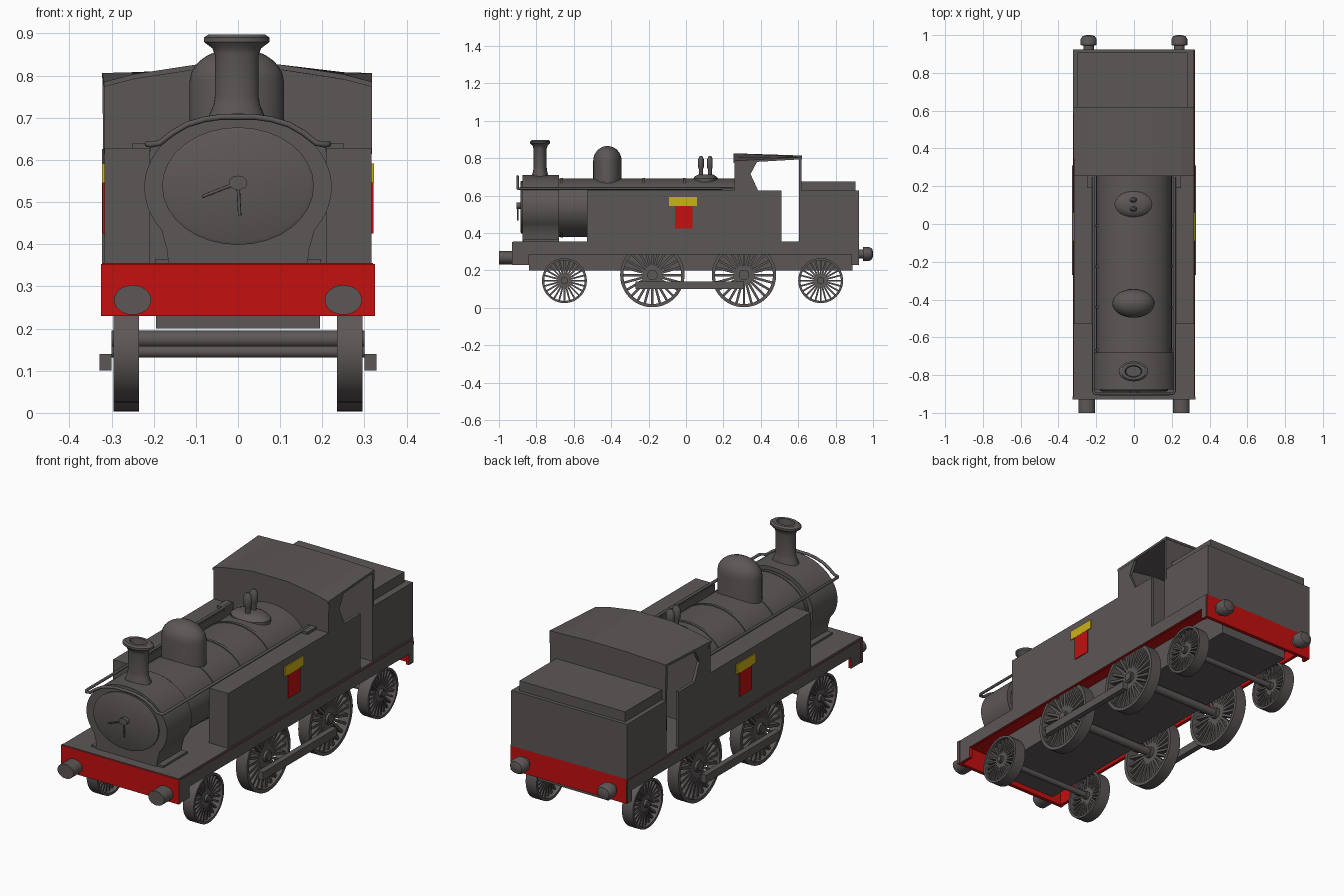
import bpy, bmesh
from math import sin, cos, pi, radians
from mathutils import Vector, Matrix

if "Cube" in bpy.data.objects:
    bpy.data.objects.remove(bpy.data.objects["Cube"])


def material(name, r, g, b):
    m = bpy.data.materials.new(name)
    m.use_nodes = True
    m.diffuse_color = (r, g, b, 1)
    m.node_tree.nodes["Principled BSDF"].inputs["Base Color"].default_value = (r, g, b, 1)
    return m


GREY = material("dark_grey", 0.11, 0.095, 0.095)
RED = material("red", 0.55, 0.005, 0.005)
YELLOW = material("yellow", 0.6, 0.45, 0.008)


def loft(bm, rings):
    """Skin closed rings of equal length and cap both ends."""
    vs = [[bm.verts.new(p) for p in ring] for ring in rings]
    n = len(vs[0])
    for a, b in zip(vs, vs[1:]):
        for i in range(n):
            bm.faces.new((a[i], a[(i + 1) % n], b[(i + 1) % n], b[i]))
    bm.faces.new(vs[0])
    bm.faces.new(vs[-1])


def finish(name, bm, mats=(GREY,), smooth=False, rule=None):
    bmesh.ops.recalc_face_normals(bm, faces=bm.faces)
    if rule:
        for f in bm.faces:
            f.material_index = rule(f.normal, f.calc_center_median())
    me = bpy.data.meshes.new(name)
    bm.to_mesh(me)
    bm.free()
    for m in mats:
        me.materials.append(m)
    ob = bpy.data.objects.new(name, me)
    bpy.context.collection.objects.link(ob)
    if smooth:
        bpy.ops.object.select_all(action="DESELECT")
        ob.select_set(True)
        bpy.context.view_layer.objects.active = ob
        bpy.ops.object.shade_smooth_by_angle(angle=radians(35))
    return ob


def place(axis, u, v, w):
    """Put profile point (u, v) at distance w along an axis."""
    return {"x": (w, u, v), "y": (u, w, v), "z": (u, v, w)}[axis]


def extrude(name, pts, axis, a, b, mats=(GREY,), smooth=False, rule=None):
    bm = bmesh.new()
    loft(bm, [[place(axis, u, v, w) for u, v in pts] for w in (a, b)])
    return finish(name, bm, mats, smooth, rule)


def box(name, x, y, z, mats=(GREY,), rule=None):
    pts = [(x[0], y[0]), (x[1], y[0]), (x[1], y[1]), (x[0], y[1])]
    return extrude(name, pts, "z", z[0], z[1], mats, rule=rule)


def oval(u, v, ru, rv, n=48):
    return [(u + ru * cos(2 * pi * i / n), v + rv * sin(2 * pi * i / n)) for i in range(n)]


def lathe(name, profile, axis, u, v, su=1, sv=1):
    """Turned part: profile of (radius, distance along axis)."""
    bm = bmesh.new()
    loft(bm, [[place(axis, p, q, w) for p, q in oval(u, v, r * su, r * sv, 32)] for r, w in profile])
    return finish(name, bm, smooth=True)


def tube(name, paths, radius):
    cu = bpy.data.curves.new(name, "CURVE")
    cu.dimensions = "3D"
    cu.bevel_depth, cu.bevel_resolution, cu.use_fill_caps = radius, 2, True
    for path in paths:
        s = cu.splines.new("POLY")
        s.points.add(len(path) - 1)
        for p, co in zip(s.points, path):
            p.co = (*co, 1)
    cu.materials.append(GREY)
    ob = bpy.data.objects.new(name, cu)
    bpy.context.collection.objects.link(ob)
    bpy.ops.object.select_all(action="DESELECT")
    ob.select_set(True)
    bpy.context.view_layer.objects.active = ob
    bpy.ops.object.convert(target="MESH")


def red_inside(n, c):
    """Grey on top and on outward sides, red elsewhere."""
    return 0 if n.z > 0.5 or n.x * c.x > 0.1 else 1


SIDES = (("left", 1), ("right", -1))


def span(s, a, b):
    return sorted((s * a, s * b))


# Running plate, frame and buffer beams
TWO = (GREY, RED)
box("running_plate", (-0.32, 0.32), (-0.925, 0.92), (0.335, 0.355), TWO, red_inside)
box("frame", (-0.195, 0.195), (-0.84, 0.89), (0.2, 0.337))
box("front_beam", (-0.325, 0.325), (-0.93, -0.912), (0.23, 0.353), TWO, red_inside)
box("rear_beam", (-0.32, 0.32), (0.908, 0.925), (0.23, 0.353), TWO, red_inside)
for side, s in SIDES:
    rule = lambda n, c: 0 if n.x * c.x > 0 else 1
    pts = [(-0.925, 0.23), (-0.84, 0.23), (-0.84, 0.285), (0.885, 0.285),
           (0.885, 0.23), (0.92, 0.23), (0.92, 0.345), (-0.925, 0.345)]
    extrude(side + "_valance", pts, "x", s * 0.306, s * 0.322, TWO, rule=rule)
    lathe(side + "_front_buffer", [(0.044, -1), (0.044, -0.925)], "y", s * 0.25, 0.268, 1, 0.8)
    lathe(side + "_rear_buffer", [(0.028, 0.92), (0.028, 0.945), (0.042, 0.947), (0.042, 0.98),
                                  (0.032, 0.995), (0.012, 1)], "y", s * 0.24, 0.288, 1, 0.88)


# Spoked wheels
def wheel(name, s, y, z, r, spokes=24):
    bm = bmesh.new()
    xi, xo = s * 0.235, s * 0.295
    rings = [[(x, *p) for p in oval(y, z, k * r, k * r)]
             for x, k in ((xi, 1), (xo, 1), (xo, 0.9), (xi, 0.9), (xi, 1))]
    for a, b in zip(rings, rings[1:]):
        va, vb = [bm.verts.new(p) for p in a], [bm.verts.new(p) for p in b]
        for i in range(len(a)):
            j = (i + 1) % len(a)
            bm.faces.new((va[i], va[j], vb[j], vb[i]))
    bmesh.ops.remove_doubles(bm, verts=bm.verts, dist=0.0001)
    loft(bm, [[(x, *p) for p in oval(y, z, 0.16 * r, 0.16 * r, 24)] for x in (xi, xo)])
    for i in range(spokes):
        m = (Matrix.Translation((s * 0.268, y, z)) @ Matrix.Rotation(2 * pi * i / spokes, 4, "X")
             @ Matrix.Translation((0, 0, 0.53 * r)) @ Matrix.Diagonal((0.03, 0.075 * r, 0.8 * r, 1)))
        bmesh.ops.create_cube(bm, size=1, matrix=m)
    finish(name, bm, smooth=True)


for label, y, z, r, axle in (("leading", -0.65, 0.145, 0.12, 0.014), ("front_driving", -0.18, 0.175, 0.172, 0.02),
                             ("rear_driving", 0.31, 0.175, 0.172, 0.02), ("trailing", 0.72, 0.145, 0.12, 0.014)):
    for side, s in SIDES:
        wheel(f"{side}_{label}_wheel", s, y, z, r)
    extrude(label + "_axle", oval(y, z, axle, axle, 20), "x", -0.3, 0.3, smooth=True)
for side, s in SIDES:
    box(side + "_coupling_rod", span(s, 0.3, 0.328), (-0.27, 0.31), (0.1, 0.14))

# Boiler with bands, and smokebox on its saddle
extrude("boiler", oval(0, 0.535, 0.2, 0.156, 64), "y", -0.69, 0.265, smooth=True)
for i, y in enumerate((-0.665, -0.44, -0.225, -0.01)):
    extrude(f"boiler_band_{i + 1}", oval(0, 0.535, 0.204, 0.16, 64), "y", y - 0.007, y + 0.007, smooth=True)
arch = [(0.222 * cos(radians(a)), 0.535 + 0.175 * sin(radians(a))) for a in range(-35, 216, 5)]
extrude("smokebox", [(0.165, 0.35), (0.168, 0.385)] + arch + [(-0.168, 0.385), (-0.165, 0.35)],
        "y", -0.875, -0.68, smooth=True)
lathe("smokebox_door", [(0.18, -0.87), (0.18, -0.882), (0.17, -0.886)], "y", 0, 0.538, 1, 0.775)
lathe("door_knob", [(0.022, -0.88), (0.022, -0.905)], "y", 0, 0.546, 1, 0.75)
tube("door_handles", [[(0, -0.9, 0.546), (-0.085, -0.9, 0.513)], [(0, -0.9, 0.546), (0.004, -0.9, 0.468)]], 0.004)
for side, s in SIDES:
    box(side + "_saddle_step", span(s, 0.155, 0.197), (-0.87, -0.68), (0.35, 0.365))

# Handrail over the smokebox and along the boiler
half = [(0.215, 0.25, 0.638), (0.215, -0.885, 0.638), (0.208, -0.897, 0.636), (0.185, -0.9, 0.64),
        (0.155, -0.9, 0.664), (0.12, -0.9, 0.684), (0.08, -0.9, 0.696), (0.04, -0.9, 0.702)]
tube("handrail", [half + [(-x, y, z) for x, y, z in reversed(half)]], 0.007)

# Chimney, dome and safety valves
lathe("chimney", [(0.068, 0.67), (0.066, 0.705), (0.055, 0.73), (0.052, 0.75), (0.052, 0.85), (0.058, 0.865),
                  (0.078, 0.88), (0.078, 0.89), (0.066, 0.898), (0.045, 0.898), (0.04, 0.86)],
      "z", -0.003, -0.78, 1, 0.68)
dome = [(0.112, 0.6), (0.112, 0.785)] + [(0.112 * cos(radians(a)), 0.785 + 0.08 * sin(radians(a)))
                                         for a in range(15, 90, 12)]
lathe("dome", dome, "z", -0.003, -0.42, 1, 0.68)
lathe("valve_base", [(0.1, 0.66), (0.1, 0.69), (0.085, 0.702), (0.06, 0.712)], "z", -0.003, 0.105, 1, 0.68)
for i, y in enumerate((0.08, 0.128)):
    lathe(f"safety_valve_{i + 1}", [(0.014, 0.7), (0.014, 0.74), (0.02, 0.75), (0.02, 0.795), (0.009, 0.812)],
          "z", -0.003, y, 1, 0.75)

# Side tanks, cab sides and side panels
for side, s in SIDES:
    box(side + "_tank", span(s, 0.21, 0.317), (-0.53, 0.265), (0.35, 0.628))
    extrude(side + "_cab_side", [(0.26, 0.35), (0.51, 0.35), (0.51, 0.628), (0.385, 0.628), (0.345, 0.715),
                                 (0.385, 0.79), (0.26, 0.785)], "x", s * 0.302, s * 0.317)
    box(side + "_tank_fitting", span(s, 0.208, 0.25), (0.19, 0.262), (0.62, 0.64))
    box(side + "_red_panel", span(s, 0.315, 0.321), (-0.06, 0.035), (0.425, 0.545), (RED,))
    box(side + "_yellow_panel", span(s, 0.315, 0.322), (-0.09, 0.06), (0.545, 0.592), (YELLOW,))

# Cab walls and faceted roof
front_edge = [(-0.318, 0.785), (-0.25, 0.803), (-0.1, 0.826), (0.1, 0.826), (0.25, 0.803), (0.318, 0.785)]
rear_edge = [(-0.322, 0.806), (-0.25, 0.808), (-0.1, 0.814), (0.1, 0.814), (0.25, 0.808), (0.318, 0.806)]
for name, edge, a, b in (("cab_front", front_edge, 0.26, 0.275), ("cab_back", rear_edge, 0.605, 0.618)):
    top = [(x, z - 0.004) for x, z in edge]
    extrude(name, [(0.316, 0.35), (-0.316, 0.35)] + top, "y", a, b)
bm = bmesh.new()
loft(bm, [[(x, y, z) for x, z in e] + [(x, y, z - 0.012) for x, z in reversed(e)]
          for y, e in ((0.255, front_edge), (0.62, rear_edge))])
finish("cab_roof", bm)

# Bunker behind the cab
box("bunker", (-0.322, 0.315), (0.615, 0.925), (0.35, 0.626))
box("bunker_top", (-0.3, 0.282), (0.616, 0.907), (0.62, 0.676))
